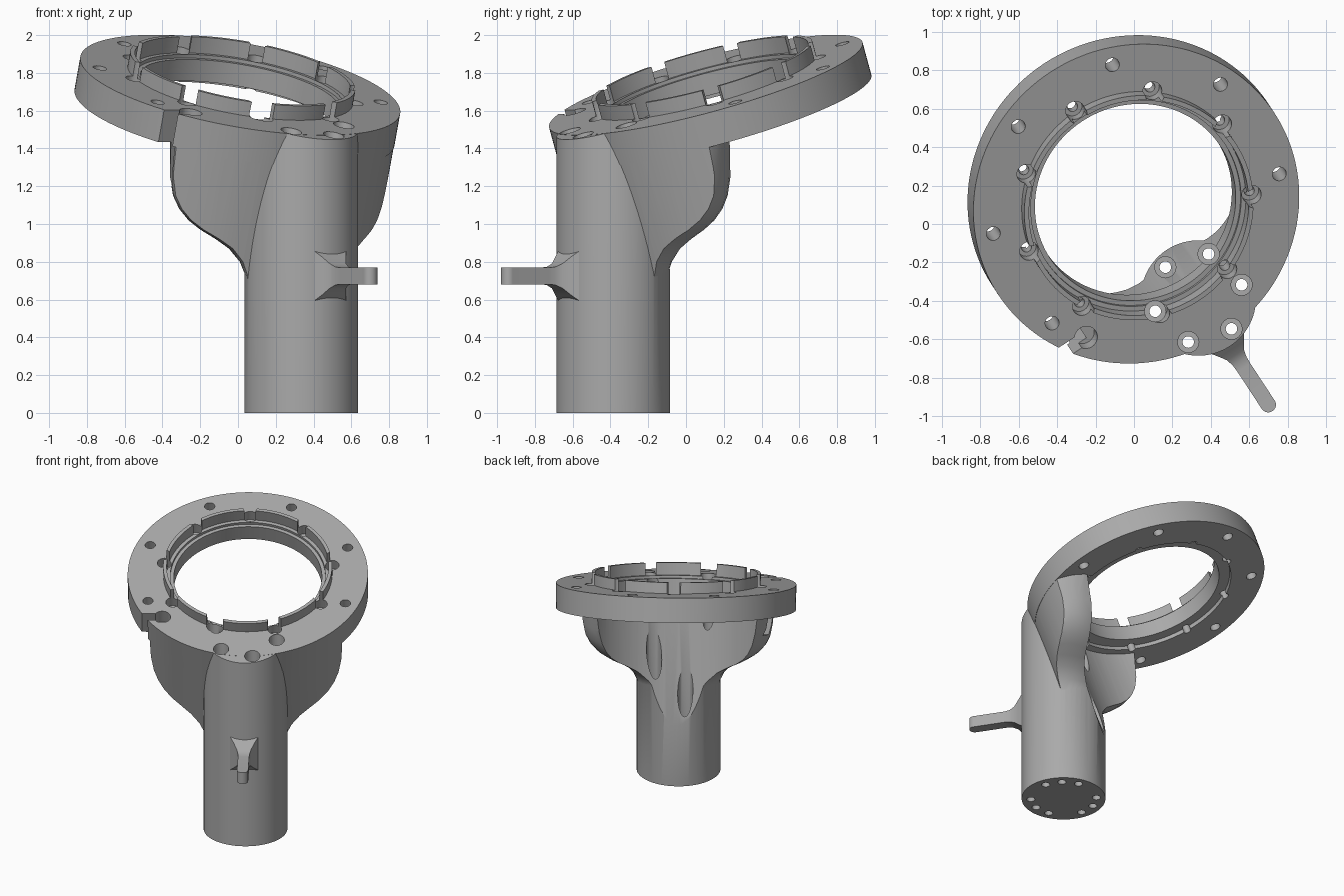
import bpy, bmesh, math
from mathutils import Matrix, Vector

cube = bpy.data.objects.get("Cube")
if cube:
    bpy.data.objects.remove(cube)

# One plain grey for the whole casting
grey = bpy.data.materials.new("plain_grey")
grey.use_nodes = True
grey.diffuse_color = (0.4, 0.4, 0.4, 1)
grey.node_tree.nodes["Principled BSDF"].inputs["Base Color"].default_value = (0.4, 0.4, 0.4, 1)

# Frames: side axis, downhill axis, tilted ring axis
TILT = math.radians(18)
side = Vector((0.836, 0.549, 0)).normalized()
down = Vector((side.y, -side.x, 0))
normal = down * math.sin(TILT) + Vector((0, 0, math.cos(TILT)))
centre = Vector((0.012, 0.105, 1.736))


def frame(x, y, z, origin):
    m = Matrix((x, y, z)).transposed().to_4x4()
    m.translation = origin
    return m


RING = frame(side, normal.cross(side), normal, centre)
UP = frame(side, -down, Vector((0, 0, 1)), Vector((centre.x, centre.y, 0)))
COLUMN = Matrix.Translation((0.335, -0.385, 0))


def finish(name, bm, matrix):
    bmesh.ops.recalc_face_normals(bm, faces=bm.faces)
    bm.transform(matrix)
    mesh = bpy.data.meshes.new(name)
    bm.to_mesh(mesh)
    bm.free()
    mesh.materials.append(grey)
    obj = bpy.data.objects.new(name, mesh)
    bpy.context.collection.objects.link(obj)
    return obj


def loft(name, sections, matrix, closed=False):
    """Skin closed sections; cap the ends unless the chain is closed."""
    bm = bmesh.new()
    loops = [[bm.verts.new(p) for p in s] for s in sections]
    n = len(loops[0])
    pairs = list(zip(loops, loops[1:]))
    if closed:
        pairs.append((loops[-1], loops[0]))
    else:
        bm.faces.new(loops[0])
        bm.faces.new(loops[-1])
    for a, b in pairs:
        for i in range(n):
            j = (i + 1) % n
            bm.faces.new((a[i], a[j], b[j], b[i]))
    return finish(name, bm, matrix)


def lathe(name, profile, matrix, x=0, y=0, steps=32, closed=False):
    turn = [math.tau * i / steps for i in range(steps)]
    sections = [[(x + r * math.cos(t), y + r * math.sin(t), z) for t in turn]
                for r, z in profile]
    return loft(name, sections, matrix, closed)


def rod(r, low, high, matrix, x=0, y=0, steps=32):
    return lathe("cutter", [(r, low), (r, high)], matrix, x, y, steps)


def combine(obj, other, operation):
    mod = obj.modifiers.new("boolean", "BOOLEAN")
    mod.object = other
    mod.operation = operation
    mod.solver = "EXACT"
    bpy.context.view_layer.objects.active = obj
    bpy.ops.object.modifier_apply(modifier=mod.name)
    bpy.data.objects.remove(other)


def polar(r, degrees):
    t = math.radians(degrees)
    return r * math.cos(t), r * math.sin(t)


# Flared shoulder growing from the column into two lobes
def shoulder_section(z, w):
    b = 0.3 + 0.5 * (w - 0.3)
    p = 1 - 0.87 * max(0, w - 0.3)
    points = [(-w, -1.2, z), (w, -1.2, z)]
    for i in range(25):
        t = math.pi * i / 24
        c, s = math.cos(t), max(0, math.sin(t))
        points.append((math.copysign(abs(c) ** p, c) * w, -0.61 + b * s ** p, z))
    return points


flare = [(0.5, 0.27), (0.65, 0.296), (0.73, 0.31), (0.8, 0.34), (0.87, 0.40), (0.92, 0.47),
         (0.97, 0.55), (1.02, 0.61), (1.08, 0.655), (1.15, 0.685), (1.25, 0.7), (2.2, 0.7)]
shoulder = loft("shoulder", [shoulder_section(z, w) for z, w in flare], UP)
combine(shoulder, rod(0.858, -2, -0.001, RING, steps=128), "INTERSECT")

# Upright column, trimmed by the tilted plane
body = lathe("mount_body", [(0.3, 0), (0.3, 2.2)], COLUMN, steps=96)
combine(body, rod(3, -4, -0.001, RING), "INTERSECT")
combine(body, shoulder, "UNION")
combine(body, rod(0.66, -3, 1, RING, steps=128), "DIFFERENCE")

# Tilted ring with raised rim and stepped bore
ring_profile = [(0.53, -0.15), (0.61, -0.15), (0.61, -0.18), (0.86, -0.18), (0.86, 0),
                (0.605, 0), (0.605, 0.08), (0.58, 0.08), (0.58, -0.01), (0.555, -0.01),
                (0.555, -0.03), (0.53, -0.03)]
ring = lathe("ring", ring_profile, RING, steps=128, closed=True)
combine(body, ring, "UNION")

# Nine counterbored holes along the rim
for k in range(9):
    x, y = polar(0.61, -70 + 40 * k)
    bore = [(0.027, -0.3), (0.027, -0.08), (0.05, -0.08), (0.05, 0.2)]
    combine(body, lathe("cutter", bore, RING, x, y, 24), "DIFFERENCE")

# Six plain holes through the flange
for k in range(1, 7):
    x, y = polar(0.765, -67.5 + 45 * k)
    combine(body, rod(0.037, -0.25, 0.1, RING, x, y, 24), "DIFFERENCE")

# Long counterbored holes in the column, with short blind holes between them
for k in range(6):
    x, y = polar(0.235, 17 + 60 * k)
    bore = [(0.03, -0.1), (0.03, 0.15), (0.055, 0.15), (0.055, 2.4)]
    combine(body, lathe("cutter", bore, COLUMN, x, y, 24), "DIFFERENCE")
for k in range(3):
    x, y = polar(0.235, 47 + 120 * k)
    combine(body, rod(0.03, -0.1, 0.2, COLUMN, x, y, 24), "DIFFERENCE")


# Cable pocket and edge slot in the flange
def box_section(x, y, z, w, h):
    return [(x - w, y, z - h), (x + w, y, z - h), (x + w, y, z + h), (x - w, y, z + h)]


combine(body, rod(0.06, -0.1, 0.1, RING, -0.6, -0.46), "DIFFERENCE")
slot = loft("cutter", [box_section(-0.78, y, -0.16, 0.18, 0.26) for y in (-0.495, -0.425)], RING)
combine(body, slot, "DIFFERENCE")

# Small lever with a flared root and round tip
lever_steps = [(0.87, 0.10, 0.13), (0.905, 0.075, 0.10), (0.94, 0.052, 0.066),
               (0.98, 0.042, 0.048), (1.02, 0.04, 0.044), (1.25, 0.04, 0.044)]
lever = loft("lever", [box_section(0, -a, 0.725, w, h) for a, w, h in lever_steps], UP)
tip = rod(0.04, 0.681, 0.769, UP, 0, -1.25)
tip.name = "lever_tip"

# Smooth curved faces, keeping edges sharp
for obj in (body, lever, tip):
    bpy.ops.object.select_all(action="DESELECT")
    obj.select_set(True)
    bpy.context.view_layer.objects.active = obj
    bpy.ops.object.shade_smooth_by_angle(angle=math.radians(30))
